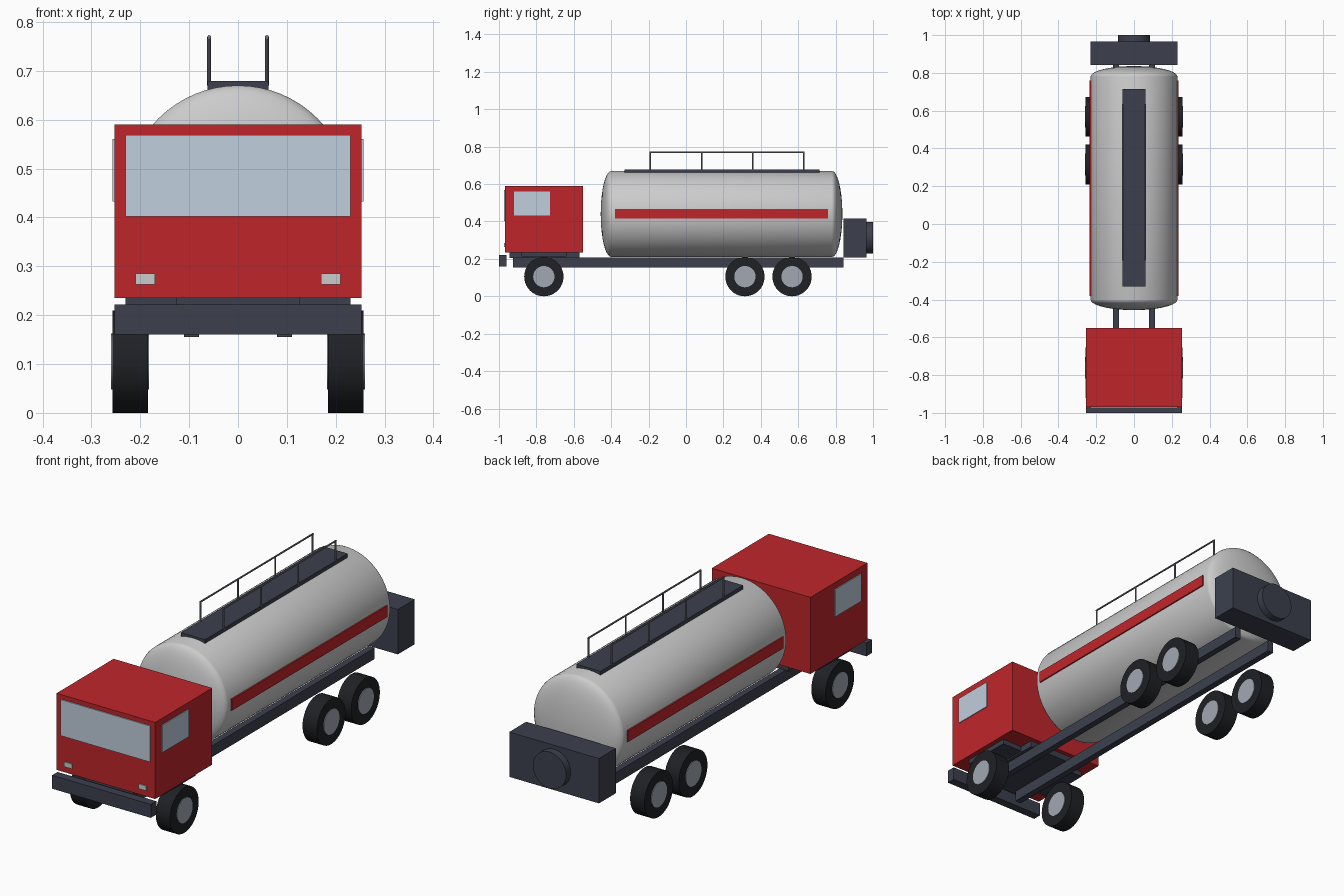
import bpy, bmesh, math
from mathutils import Vector

cube = bpy.data.objects.get("Cube")
if cube:
    bpy.data.objects.remove(cube, do_unlink=True)


def material(name, r, g, b):
    m = bpy.data.materials.new(name)
    m.use_nodes = True
    m.diffuse_color = (r, g, b, 1)
    m.node_tree.nodes["Principled BSDF"].inputs["Base Color"].default_value = (r, g, b, 1)
    return m


RED = material("red_paint", 0.52, 0.019, 0.023)
DARK = material("dark_steel", 0.045, 0.051, 0.074)
GLASS = material("glass", 0.53, 0.62, 0.72)
TANK = material("tank_shell", 0.8, 0.8, 0.82)
RUBBER = material("rubber", 0.014, 0.015, 0.018)
HUB = material("hub_metal", 0.36, 0.39, 0.45)
LAMP = material("lamp", 0.68, 0.69, 0.7)
RAIL = material("rail_metal", 0.17, 0.18, 0.21)


def finish(name, bm, mat, smooth=False):
    bmesh.ops.recalc_face_normals(bm, faces=bm.faces)
    mesh = bpy.data.meshes.new(name)
    bm.to_mesh(mesh)
    bm.free()
    obj = bpy.data.objects.new(name, mesh)
    bpy.context.collection.objects.link(obj)
    mesh.materials.append(mat)
    if smooth:
        bpy.ops.object.select_all(action="DESELECT")
        obj.select_set(True)
        bpy.context.view_layer.objects.active = obj
        bpy.ops.object.shade_smooth_by_angle(angle=math.radians(35))
    return obj


def box(name, x, y, z, mat):
    """Box from (low, high) ranges on each axis."""
    bm = bmesh.new()
    bmesh.ops.create_cube(bm, size=1)
    for v in bm.verts:
        v.co = [lo + (c + 0.5) * (hi - lo) for c, (lo, hi) in zip(v.co, (x, y, z))]
    return finish(name, bm, mat)


def pair(name, x, y, z, mat):
    """Matching boxes on the left (+x) and right (-x)."""
    box("left_" + name, x, y, z, mat)
    box("right_" + name, (-x[1], -x[0]), y, z, mat)


def lathe(name, profile, axis, centre, mat, steps=40):
    """Revolve (radius, distance) points about an axis through centre."""
    axis = Vector(axis)
    side = axis.orthogonal().normalized()
    bm = bmesh.new()
    verts = [bm.verts.new(Vector(centre) + side * r + axis * d) for r, d in profile]
    edges = [bm.edges.new(e) for e in zip(verts, verts[1:])]
    bmesh.ops.spin(bm, geom=verts + edges, cent=centre, axis=axis,
                   angle=2 * math.pi, steps=steps)
    bmesh.ops.remove_doubles(bm, verts=bm.verts, dist=0.00001)
    return finish(name, bm, mat, True)


def rod(name, start, end, radius, mat, steps=40):
    """Solid cylinder between two points."""
    span = Vector(end) - Vector(start)
    n = span.length
    return lathe(name, [(0, 0), (radius, 0), (radius, n), (0, n)],
                 span.normalized(), start, mat, steps)


# Chassis and bumper
pair("chassis_rail", (0.08, 0.111), (-0.925, 0.842), (0.155, 0.207), DARK)
box("front_bumper", (-0.253, 0.253), (-1.0, -0.96), (0.16, 0.222), DARK)

# Cab with its floor and wheel arches
box("cab", (-0.253, 0.253), (-0.968, -0.55), (0.235, 0.59), RED)
box("cab_floor", (-0.126, 0.126), (-0.945, -0.57), (0.205, 0.235), DARK)
pair("wheel_arch", (0.126, 0.23), (-0.88, -0.64), (0.212, 0.235), DARK)
box("windscreen", (-0.23, 0.23), (-0.973, -0.96), (0.402, 0.569), GLASS)
pair("side_window", (0.245, 0.257), (-0.92, -0.727), (0.433, 0.56), GLASS)
pair("headlight", (0.17, 0.21), (-0.973, -0.96), (0.263, 0.285), LAMP)

# Tank with domed ends
TANK_R, FRONT, BACK, DOME = 0.23, -0.4, 0.78, 0.056
arc = [i / 10 * math.pi / 2 for i in range(11)]
profile = [(TANK_R * math.sin(a), FRONT - DOME * math.cos(a)) for a in arc]
profile += [(TANK_R * math.sin(a), BACK + DOME * math.cos(a)) for a in reversed(arc)]
lathe("tank", profile, (0, 1, 0), (0, 0, 0.44), TANK, 64)
pair("tank_stripe", (0.222, 0.235), (-0.38, 0.76), (0.415, 0.467), RED)

# Walkway and handrails
box("walkway", (-0.062, 0.062), (-0.33, 0.715), (0.66, 0.679), DARK)
POSTS = [-0.19, 0.083, 0.357, 0.63]
for label, x in (("left", 0.059), ("right", -0.059)):
    rod(label + "_handrail", (x, POSTS[0] - 0.004, 0.769), (x, POSTS[-1] + 0.004, 0.769),
        0.004, RAIL, 10)
    for i, y in enumerate(POSTS):
        rod(f"{label}_rail_post_{i + 1}", (x, y, 0.67), (x, y, 0.769), 0.004, RAIL, 10)

# Rear equipment box with round cover
box("rear_cabinet", (-0.23, 0.23), (0.842, 0.966), (0.208, 0.416), DARK)
rod("cabinet_cover", (0, 0.96, 0.313), (0, 1.0, 0.313), 0.085, DARK)

# Wheels
WHEEL_R = 0.105
for axle, y in (("front", -0.76), ("middle", 0.315), ("rear", 0.567)):
    for label, s in (("left", 1), ("right", -1)):
        rod(f"{axle}_{label}_tyre", (s * 0.184, y, WHEEL_R), (s * 0.257, y, WHEEL_R),
            WHEEL_R, RUBBER)
        rod(f"{axle}_{label}_hub", (s * 0.182, y, WHEEL_R), (s * 0.26, y, WHEEL_R),
            0.057, HUB)
